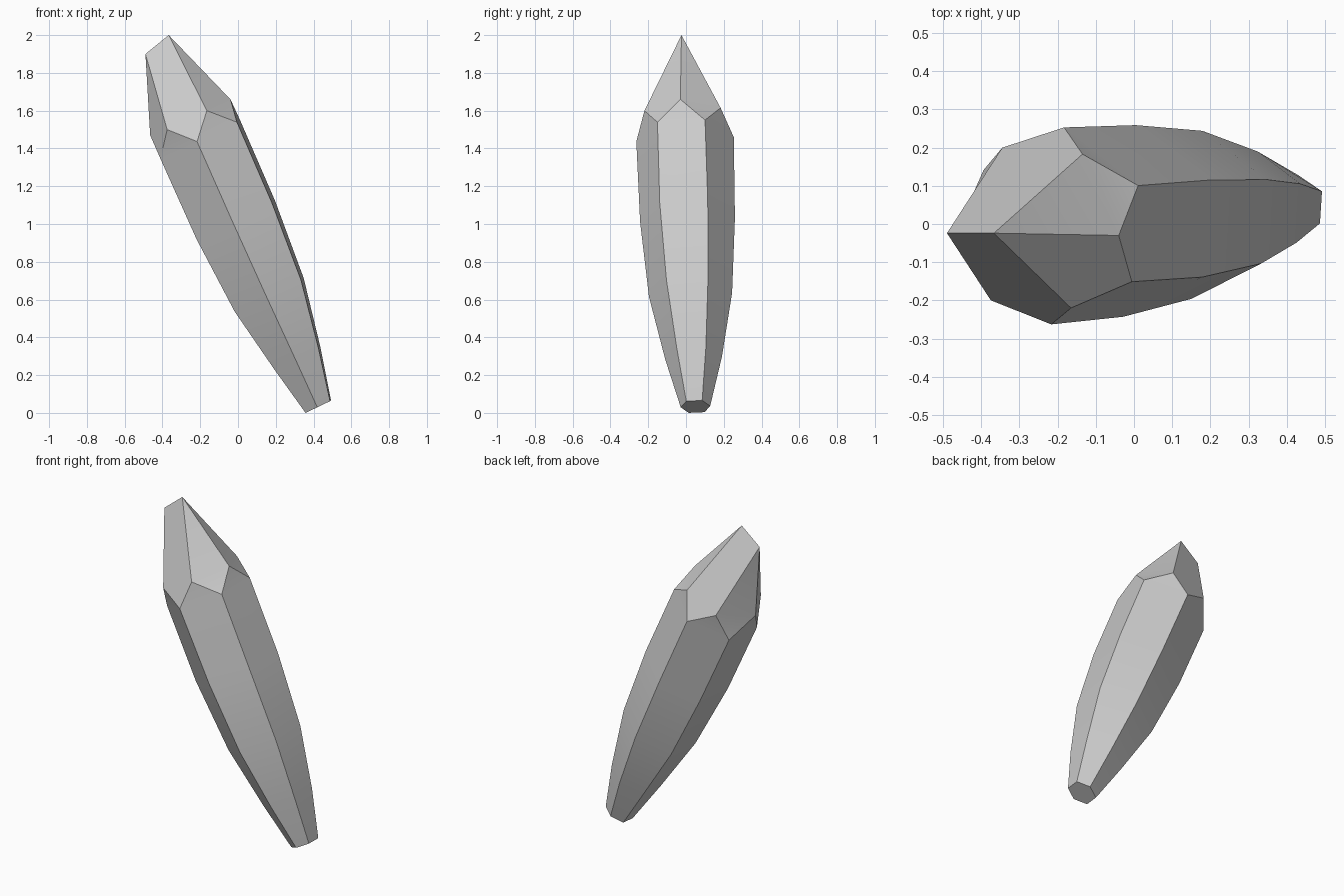
import bpy
import bmesh
import math
from mathutils import Vector

default_cube = bpy.data.objects.get("Cube")
if default_cube:
    bpy.data.objects.remove(default_cube, do_unlink=True)

# Cross-section frame of the leaning crystal
WIDE = Vector((0.90, -0.09, 0.43))
DEEP = Vector((0.065, 1, 0.045))

# Sections from foot to shoulder: centre, half width, flat half depth, corner half depth
SECTIONS = [
    ((0.425, 0.05, 0.033), 0.072, 0.042, 0.078),
    ((0.314, 0.04, 0.29), 0.13, 0.077, 0.15),
    ((0.165, 0.024, 0.625), 0.195, 0.11, 0.22),
    ((-0.012, 0.008, 1.022), 0.222, 0.127, 0.251),
    ((-0.2, -0.005, 1.448), 0.225, 0.126, 0.258),
]


def make_material(name, colour):
    material = bpy.data.materials.new(name)
    material.use_nodes = True
    material.diffuse_color = colour
    shader = material.node_tree.nodes["Principled BSDF"]
    shader.inputs["Base Color"].default_value = colour
    shader.inputs["Roughness"].default_value = 0.6
    return material


def hexagon(bm, centre, width, flat, corner):
    """Six corners, ordered from the front corner towards the left side."""
    offsets = [
        -DEEP * corner,
        WIDE * width - DEEP * flat,
        WIDE * width + DEEP * flat,
        DEEP * corner,
        -WIDE * width + DEEP * flat,
        -WIDE * width - DEEP * flat,
    ]
    return [bm.verts.new(Vector(centre) + offset) for offset in offsets]


bm = bmesh.new()

# Six-sided tapering shaft with a closed foot
rings = [hexagon(bm, *section) for section in SECTIONS]
bm.faces.new(reversed(rings[0]))
for lower, upper in zip(rings, rings[1:]):
    for i in range(6):
        j = (i + 1) % 6
        bm.faces.new((lower[i], lower[j], upper[j], upper[i]))

# Chisel tip: ridge ends, points below them, and facet corners front and back
ridge_left = bm.verts.new((-0.367, -0.024, 2.0))
ridge_right = bm.verts.new((-0.49, -0.024, 1.9))
shoulder_left = bm.verts.new((-0.04, -0.03, 1.66))
shoulder_right = bm.verts.new((-0.465, -0.02, 1.47))
front_left = bm.verts.new((-0.165, -0.22, 1.6))
front_right = bm.verts.new((-0.375, -0.2, 1.5))
back_left = bm.verts.new((-0.135, 0.183, 1.615))
back_right = bm.verts.new((-0.345, 0.2, 1.52))

front, left_front, left_back, back, right_back, right_front = rings[-1]

# Each half of the tip: one large facet and the small bevels joining it to the shaft
halves = [
    (front, left_front, right_front, front_left, front_right),
    (back, left_back, right_back, back_left, back_right),
]
for corner, left, right, facet_left, facet_right in halves:
    bm.faces.new((ridge_left, ridge_right, facet_right, corner, facet_left))
    for side, facet, shoulder, ridge in (
        (left, facet_left, shoulder_left, ridge_left),
        (right, facet_right, shoulder_right, ridge_right),
    ):
        bm.faces.new((corner, side, facet))
        bm.faces.new((side, shoulder, facet))
        bm.faces.new((facet, shoulder, ridge))
bm.faces.new((left_front, left_back, shoulder_left))
bm.faces.new((right_back, right_front, shoulder_right))

bmesh.ops.recalc_face_normals(bm, faces=bm.faces[:])

mesh = bpy.data.meshes.new("crystal")
bm.to_mesh(mesh)
bm.free()
mesh.materials.append(make_material("pale grey stone", (0.6, 0.6, 0.6, 1)))

crystal = bpy.data.objects.new("crystal", mesh)
bpy.context.collection.objects.link(crystal)

# Soft blends along the shaft, crisp ridges between its sides
bpy.ops.object.select_all(action="DESELECT")
crystal.select_set(True)
bpy.context.view_layer.objects.active = crystal
bpy.ops.object.shade_smooth_by_angle(angle=math.radians(30))
